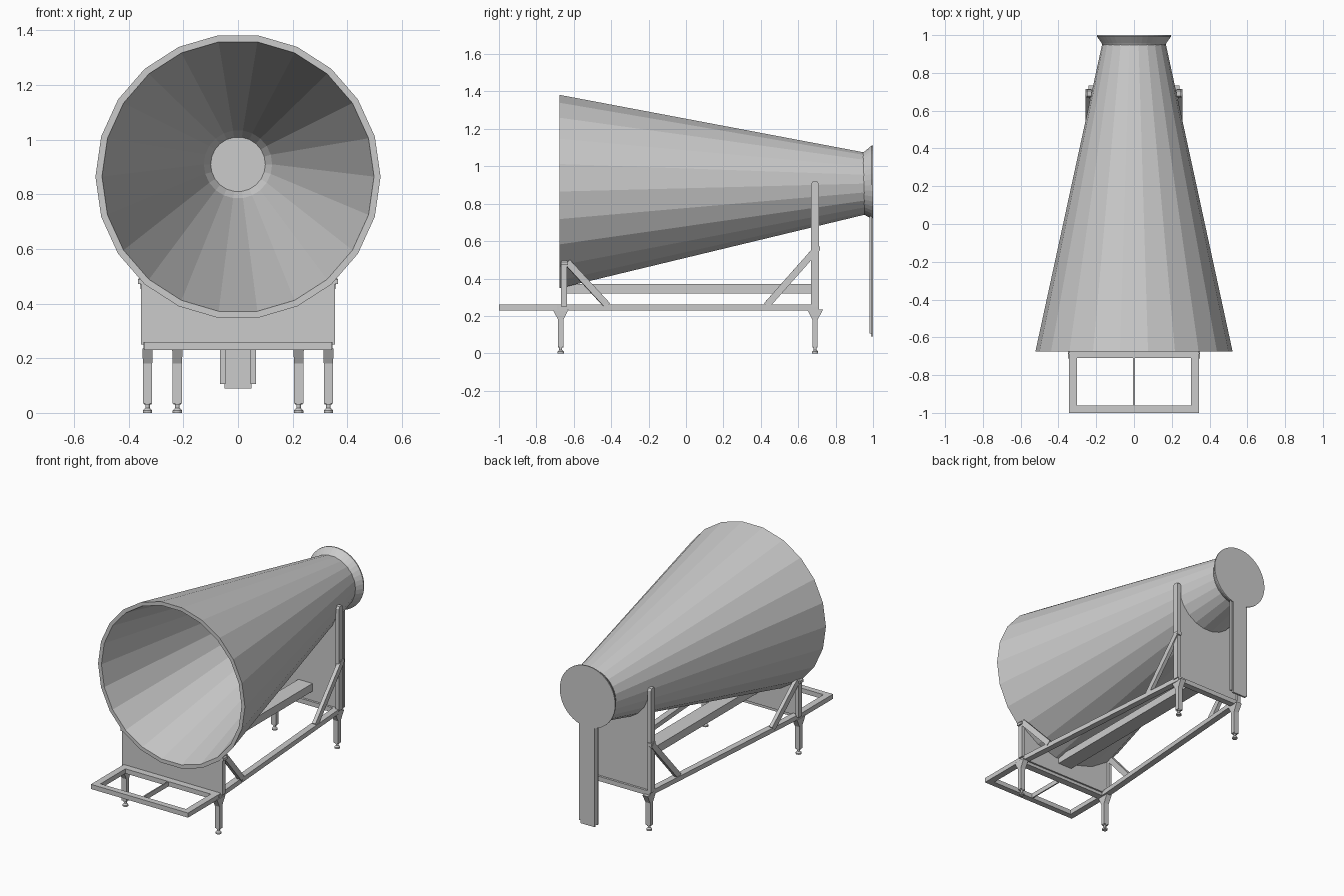
import bpy, bmesh, math
from mathutils import Vector, Matrix

if "Cube" in bpy.data.objects:
    bpy.data.objects.remove(bpy.data.objects["Cube"])


def make(name, verts, faces, smooth=False):
    me = bpy.data.meshes.new(name)
    me.from_pydata([tuple(v) for v in verts], [], faces)
    bm = bmesh.new()
    bm.from_mesh(me)
    bmesh.ops.recalc_face_normals(bm, faces=bm.faces)
    bm.to_mesh(me)
    bm.free()
    for p in me.polygons:
        p.use_smooth = smooth
    ob = bpy.data.objects.new(name, me)
    bpy.context.collection.objects.link(ob)
    return ob


def loft(name, rings):
    """Join equal-length vertex rings and cap both ends."""
    n = len(rings[0])
    faces = [(k * n + i, k * n + (i + 1) % n, (k + 1) * n + (i + 1) % n, (k + 1) * n + i)
             for k in range(len(rings) - 1) for i in range(n)]
    faces += [tuple(range(n)), tuple(range((len(rings) - 1) * n, len(rings) * n))]
    return make(name, [v for r in rings for v in r], faces)


def y_ring(y, zc, r, n):
    return [(r * math.sin(2 * math.pi * (i + .5) / n), y,
             zc + r * math.cos(2 * math.pi * (i + .5) / n)) for i in range(n)]


def z_ring(x, y, z, r, n=12):
    return [(x + r * math.cos(2 * math.pi * i / n), y + r * math.sin(2 * math.pi * i / n), z)
            for i in range(n)]


def rect(x, y, z, hx, hy):
    return [(x - hx, y - hy, z), (x + hx, y - hy, z), (x + hx, y + hy, z), (x - hx, y + hy, z)]


def box(name, x0, x1, y0, y1, z0, z1):
    x, y, hx, hy = (x0 + x1) / 2, (y0 + y1) / 2, abs(x1 - x0) / 2, (y1 - y0) / 2
    return loft(name, [rect(x, y, z0, hx, hy), rect(x, y, z1, hx, hy)])


def bar(name, a, b, w, h):
    """Rectangular bar between two points, w wide sideways and h deep."""
    a, b = Vector(a), Vector(b)
    d = (b - a).normalized()
    side = d.cross(Vector((0, 0, 1))).normalized()
    up = side.cross(d)
    off = [side * (w / 2 * i) + up * (h / 2 * j) for i, j in ((-1, -1), (1, -1), (1, 1), (-1, 1))]
    return loft(name, [[a + o for o in off], [b + o for o in off]])


def cradle(name, y, t, w, z0, ztop, zc, r):
    """Upright plate with a round cut-out that carries the horn."""
    a = math.asin(min(1, w / r))
    prof = [(-w, z0), (w, z0), (w, ztop)]
    prof += [(r * math.sin(a * (1 - i / 12)), zc - r * math.cos(a * (1 - i / 12)))
             for i in range(25)]
    prof.append((-w, ztop))
    return loft(name, [[(x, yy, z) for x, z in prof] for yy in (y - t / 2, y + t / 2)])


# Hollow faceted horn: inner wall, rim, outer wall
N = 22
loft("horn", [y_ring(*r, N) for r in (
    (.945, .91, .10), (.90, .91, .125), (-.675, .865, .498), (-.675, .865, .522),
    (.955, .9075, .168))])

# Flared end flange and its hanging post
loft("rear_flange", [y_ring(*r, 40) for r in (
    (.945, .91, .165), (.955, .91, .170), (.993, .915, .197), (1.0, .915, .197))])
box("rear_post", -.05, .05, .988, 1.0, .09, .75)
for s in (-1, 1):
    box("rear_post_edge", s * .046, s * .065, .98, .994, .105, .74)

# Cradle plates
cradle("front_cradle", -.66, .012, .345, .25, .485, .866, .511)
cradle("rear_cradle", .69, .012, .235, .25, .90, .90, .221)

# Base frame cross members
box("front_rail", -.345, .345, -1, -.962, .23, .26)
box("front_cross_rail", -.345, .345, -.71, -.665, .23, .26)
box("rear_cross_rail", -.24, .24, .67, .71, .23, .26)
box("tray_divider", -.004, .004, -.97, -.70, .23, .26)
box("centre_beam", -.05, .05, -.66, .685, .32, .37)


def leg(x, y):
    loft("leg", [rect(x, y, .035, .017, .014), rect(x, y, .18, .017, .014),
                 rect(x, y, .235, .019, .043)])
    loft("foot", [z_ring(x, y, z, r) for z, r in
                  ((0, .017), (.009, .017), (.018, .008), (.03, .008), (.03, .014), (.04, .014))])


# Everything on both sides
for s in (-1, 1):
    box("tray_side_rail", s * .303, s * .345, -1, -.67, .23, .26)
    bar("side_rail", (s * .326, -.69, .245), (s * .222, .71, .245), .04, .03)
    leg(s * .331, -.67)
    leg(s * .222, .69)
    # Upright posts
    box("front_upright", s * .335, s * .356, -.668, -.635, .25, .485)
    loft("front_upright_cap", [rect(s * .352, -.65, z, h, h + .004)
                               for z, h in ((.472, .015), (.488, .015), (.496, .008))])
    loft("rear_upright", [rect(s * .237, .69, z, .012, h)
                          for z, h in ((.25, .021), (.905, .021), (.918, .013))])
    # Diagonal braces
    bar("front_brace", (s * .345, -.635, .488), (s * .318, -.42, .255), .024, .036)
    bar("rear_brace", (s * .246, .43, .255), (s * .244, .70, .56), .024, .036)
    box("rear_brace_joint", s * .225, s * .255, .672, .716, .55, .572)
